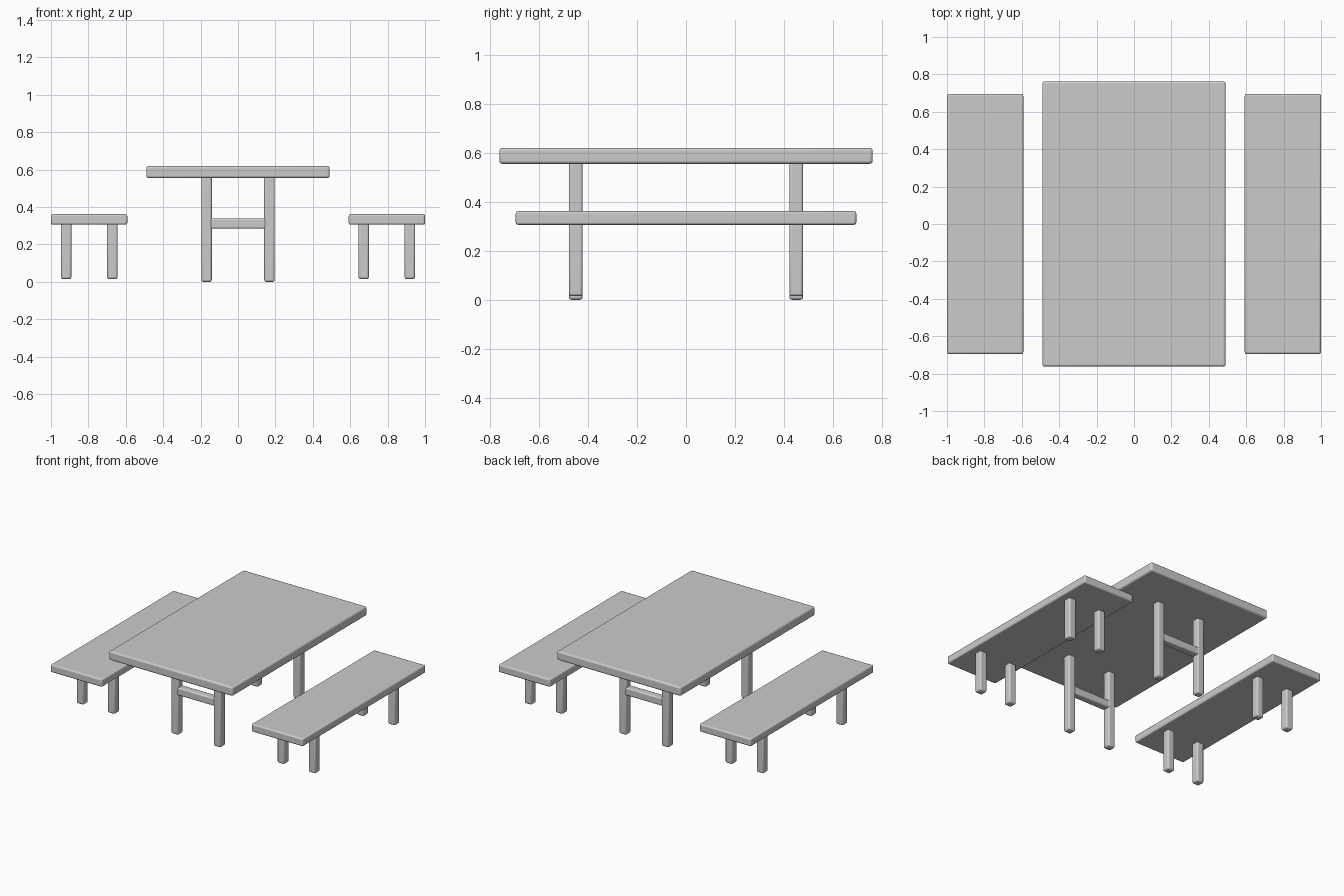
import bpy

if "Cube" in bpy.data.objects:
    bpy.data.objects.remove(bpy.data.objects["Cube"])


def box(name, x, y, z, bevel):
    """Rounded box from (min, max) ranges on each axis."""
    bpy.ops.mesh.primitive_cube_add(size=1, location=[sum(r) / 2 for r in (x, y, z)])
    ob = bpy.context.object
    ob.name = name
    ob.scale = [r[1] - r[0] for r in (x, y, z)]
    bpy.ops.object.transform_apply(location=False, rotation=False, scale=True)
    mod = ob.modifiers.new("rounded_edges", 'BEVEL')
    mod.width = bevel
    mod.segments = 3
    bpy.ops.object.shade_smooth_by_angle()
    return ob


def around(c, half):
    return (c - half, c + half)


LEG = 0.028    # half thickness of a leg
LEG_Y = 0.45   # leg distance from the middle

# Table
box("table_top", (-0.49, 0.49), (-0.762, 0.762), (0.555, 0.62), 0.012)
for end, sy in (("front", -1), ("back", 1)):
    y = sy * LEG_Y
    for side, sx in (("left", -1), ("right", 1)):
        box(f"table_leg_{end}_{side}", around(sx * 0.168, LEG), around(y, LEG),
            (0, 0.565), 0.011)
    box(f"table_crossbar_{end}", (-0.15, 0.15), around(y, 0.027), (0.285, 0.34), 0.009)

# Benches
for side, sx in (("left", -1), ("right", 1)):
    box(f"bench_seat_{side}", around(sx * 0.796, 0.204), (-0.695, 0.695),
        (0.306, 0.362), 0.01)
    for end, sy in (("front", -1), ("back", 1)):
        for pos, cx in (("inner", 0.672), ("outer", 0.919)):
            box(f"bench_leg_{side}_{end}_{pos}", around(sx * cx, LEG),
                around(sy * LEG_Y, LEG), (0.015, 0.315), 0.011)
